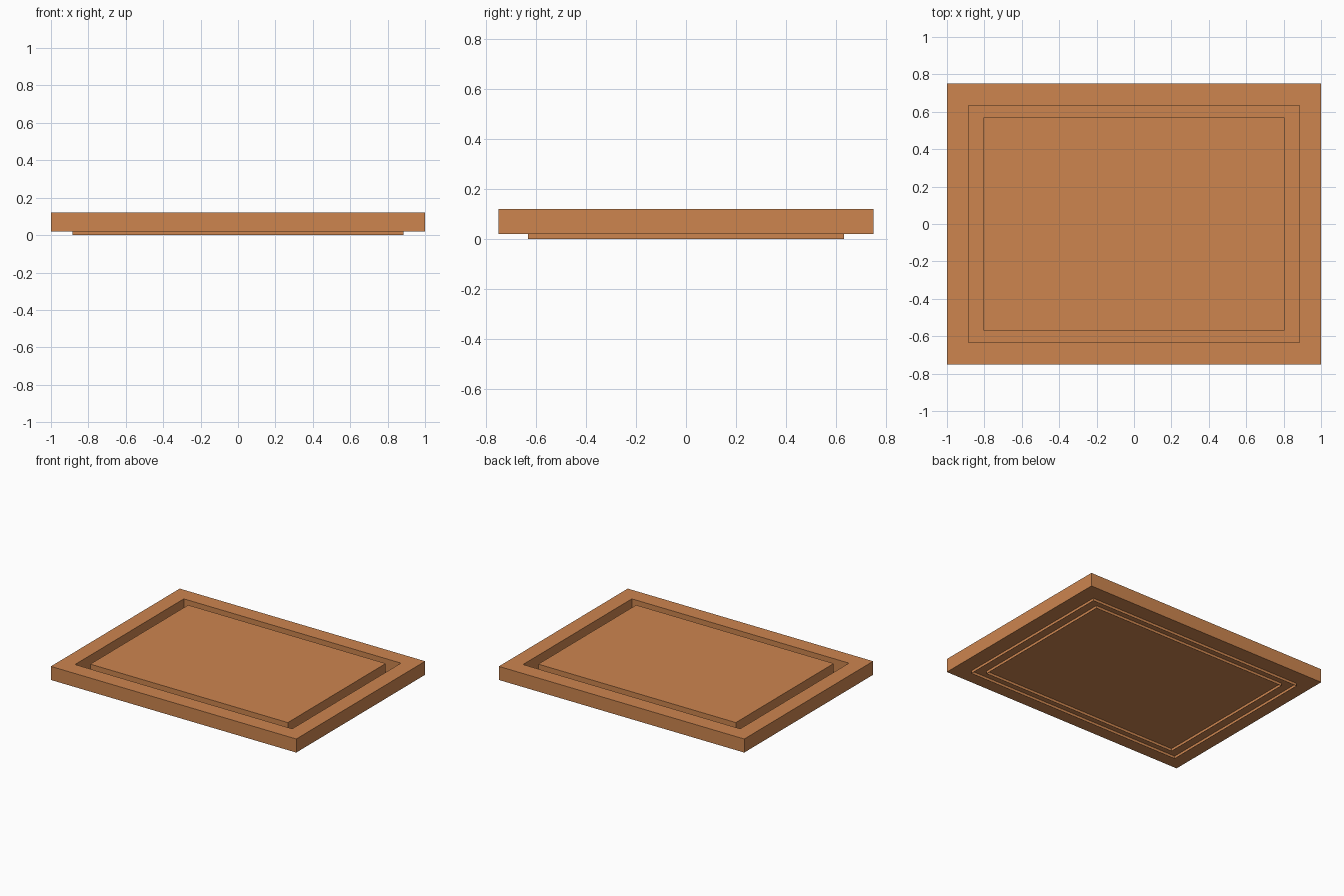
import bpy, bmesh

if "Cube" in bpy.data.objects:
    bpy.data.objects.remove(bpy.data.objects["Cube"])

TOP, BASE, LIP = 0.12, 0.02, 0.0
OUTER, GROOVE_OUT, GROOVE_IN = (1.0, 0.75), (0.885, 0.633), (0.805, 0.57)

wood = bpy.data.materials.new("warm wood")
wood.diffuse_color = (0.61, 0.235, 0.078, 1)
wood.use_nodes = True
wood.node_tree.nodes["Principled BSDF"].inputs["Base Color"].default_value = wood.diffuse_color


def ring(bm, size, z):
    """Rectangular loop of vertices at height z."""
    x, y = size
    return [bm.verts.new((sx * x, sy * y, z))
            for sx, sy in ((-1, -1), (1, -1), (1, 1), (-1, 1))]


def bridge(bm, a, b):
    """Join two rectangular loops with four quads."""
    for i in range(4):
        j = (i + 1) % 4
        bm.faces.new((a[i], a[j], b[j], b[i]))


def finish(bm, name):
    me = bpy.data.meshes.new(name)
    bm.to_mesh(me)
    bm.free()
    me.materials.append(wood)
    ob = bpy.data.objects.new(name, me)
    bpy.context.collection.objects.link(ob)


# Raised rim: outer sides, flat top, groove wall reaching below the base as a lip
bm = bmesh.new()
bottom = ring(bm, OUTER, BASE)
edge = ring(bm, OUTER, TOP)
inner = ring(bm, GROOVE_OUT, TOP)
lip = ring(bm, GROOVE_OUT, LIP)
for a, b in ((bottom, edge), (edge, inner), (inner, lip)):
    bridge(bm, a, b)
finish(bm, "rim")

# Centre panel with its own wall reaching below the base
bm = bmesh.new()
lip = ring(bm, GROOVE_IN, LIP)
top = ring(bm, GROOVE_IN, TOP)
bridge(bm, lip, top)
bm.faces.new(top)
finish(bm, "centre_panel")

# Base sheet, also the floor of the groove
bm = bmesh.new()
bm.faces.new(ring(bm, OUTER, BASE)[::-1])
finish(bm, "base")
